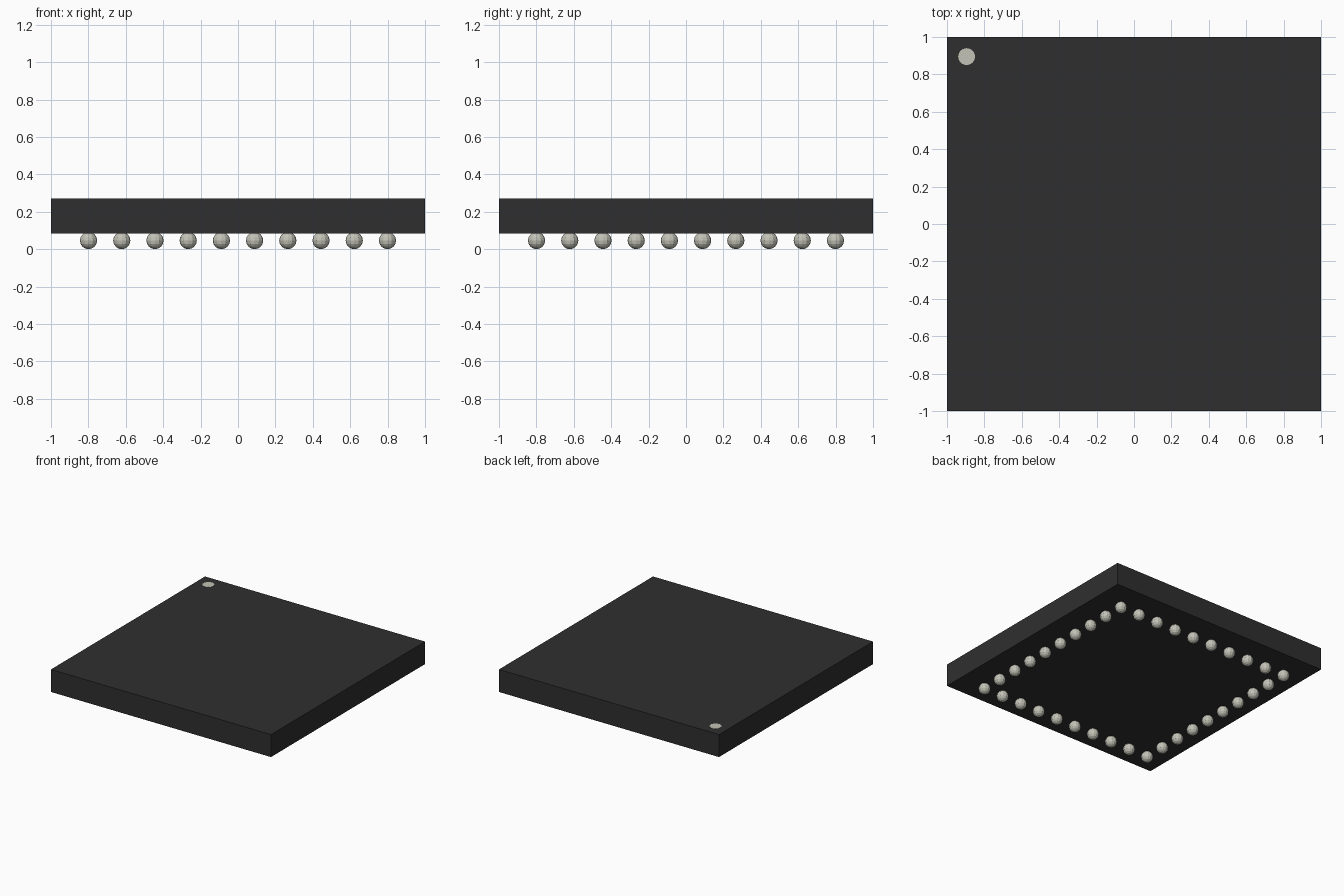
import bpy
import bmesh
from mathutils import Matrix

cube = bpy.data.objects.get("Cube")
if cube:
    bpy.data.objects.remove(cube, do_unlink=True)


def make_material(name, rgb):
    mat = bpy.data.materials.new(name)
    mat.use_nodes = True
    colour = (*rgb, 1.0)
    mat.diffuse_color = colour
    bsdf = next(n for n in mat.node_tree.nodes if n.type == 'BSDF_PRINCIPLED')
    bsdf.inputs["Base Color"].default_value = colour
    return mat


def add_object(name, bm, mat):
    mesh = bpy.data.meshes.new(name)
    bm.to_mesh(mesh)
    bm.free()
    mesh.materials.append(mat)
    obj = bpy.data.objects.new(name, mesh)
    bpy.context.collection.objects.link(obj)
    return obj


black = make_material("black plastic", (0.028, 0.028, 0.028))
solder = make_material("pale solder", (0.54, 0.54, 0.47))

BOTTOM, TOP = 0.085, 0.27
RADIUS = 0.046
COUNT, REACH = 10, 0.799

# Flat square package body
bm = bmesh.new()
bmesh.ops.create_cube(bm, size=1, matrix=Matrix.Translation((0, 0, (BOTTOM + TOP) / 2))
                      @ Matrix.Diagonal((2, 2, TOP - BOTTOM, 1)))
add_object("package_body", bm, black)

# Round orientation mark in the back right corner of the top
bm = bmesh.new()
bmesh.ops.create_cone(bm, cap_ends=True, segments=24, radius1=0.045, radius2=0.045,
                      depth=0.004, matrix=Matrix.Translation((-0.895, 0.895, TOP)))
add_object("corner_mark", bm, solder)

# Ring of solder balls, one row along each edge of the underside
bm = bmesh.new()
step = 2 * REACH / (COUNT - 1)
for i in range(COUNT):
    for j in range(COUNT):
        if i in (0, COUNT - 1) or j in (0, COUNT - 1):
            place = Matrix.Translation((-REACH + i * step, -REACH + j * step, RADIUS))
            bmesh.ops.create_uvsphere(bm, u_segments=12, v_segments=8,
                                      radius=RADIUS, matrix=place)
add_object("solder_balls", bm, solder)
